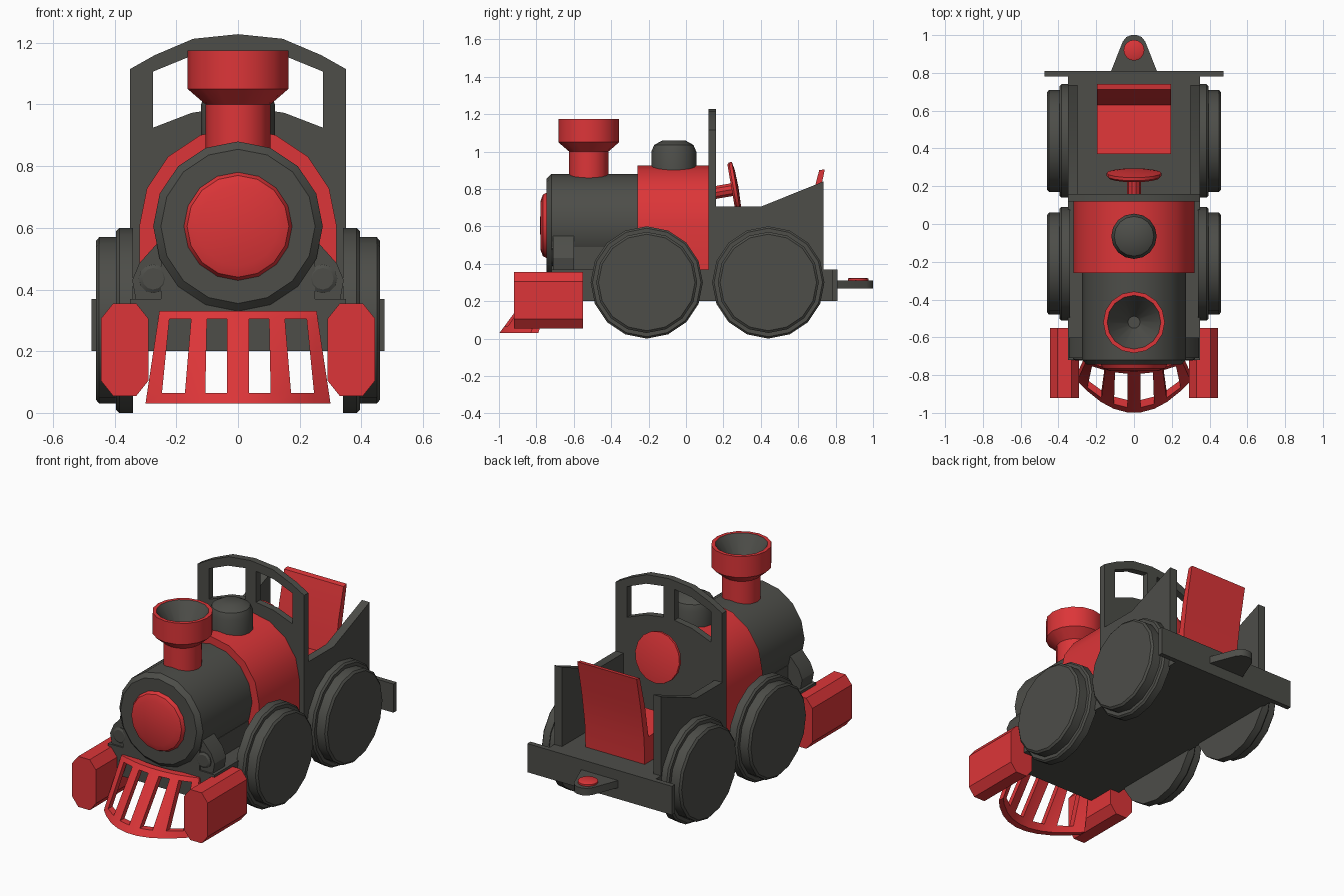
import bpy, bmesh, math
from mathutils import Vector

if "Cube" in bpy.data.objects:
    bpy.data.objects.remove(bpy.data.objects["Cube"])


def material(name, rgb):
    m = bpy.data.materials.new(name)
    m.diffuse_color = (*rgb, 1)
    m.use_nodes = True
    m.node_tree.nodes["Principled BSDF"].inputs["Base Color"].default_value = m.diffuse_color
    return m


RED = material("red", (0.72, 0.036, 0.04))
GREY = material("dark grey", (0.074, 0.075, 0.066))


def finish(name, bm, mats):
    bmesh.ops.recalc_face_normals(bm, faces=bm.faces[:])
    me = bpy.data.meshes.new(name)
    bm.to_mesh(me)
    bm.free()
    for m in mats:
        me.materials.append(m)
    ob = bpy.data.objects.new(name, me)
    bpy.context.collection.objects.link(ob)
    return ob


def prism(name, mat, axis, a, b, *loops):
    """Extrude 2D outlines (first is the outline, others are holes) from a to b along an axis."""
    put = {'x': lambda u, v, w: (w, u, v), 'y': lambda u, v, w: (u, w, v),
           'z': lambda u, v, w: (u, v, w)}[axis]
    bm = bmesh.new()
    for loop in loops:
        vs = [bm.verts.new(put(u, v, a)) for u, v in loop]
        for i in range(len(vs)):
            bm.edges.new((vs[i - 1], vs[i]))
    if len(loops) == 1:
        bm.faces.new(bm.verts[:])
    else:
        bmesh.ops.triangle_fill(bm, use_beauty=True, use_dissolve=False, edges=bm.edges[:])
    ext = bmesh.ops.extrude_face_region(bm, geom=bm.faces[:], use_keep_orig=True)
    moved = [g for g in ext['geom'] if isinstance(g, bmesh.types.BMVert)]
    bmesh.ops.translate(bm, vec=Vector(put(0, 0, b - a)), verts=moved)
    return finish(name, bm, [mat])


def box(name, mat, x0, x1, y0, y1, z0, z1):
    return prism(name, mat, 'z', z0, z1, [(x0, y0), (x1, y0), (x1, y1), (x0, y1)])


def lathe(name, mats, origin, direction, profile, n=16, second_from=None):
    """Revolve (radius, height) points; segments from second_from on use the second material."""
    bm = bmesh.new()
    rot = Vector(direction).to_track_quat('Z', 'Y')
    rings = []
    for r, h in profile:
        rings.append([bm.verts.new(Vector(origin) + rot @ Vector(
            (r * math.cos(2 * math.pi * i / n), r * math.sin(2 * math.pi * i / n), h)))
            for i in range(n)])
    for k in range(len(rings) - 1):
        for i in range(n):
            j = (i + 1) % n
            f = bm.faces.new((rings[k][i], rings[k][j], rings[k + 1][j], rings[k + 1][i]))
            f.material_index = int(second_from is not None and k >= second_from)
    bmesh.ops.remove_doubles(bm, verts=bm.verts[:], dist=1e-5)
    return finish(name, bm, mats)


# Chassis, rear beam and coupling
box("chassis", GREY, -.35, .35, -.72, .79, .2, .37)
box("rear_beam", GREY, -.475, .475, .78, .81, .2, .37)
prism("coupling", GREY, 'z', .267, .31,
      [(-.125, .8), (.125, .8), (.06, .965), (.04, .99), (.015, 1), (-.015, 1), (-.04, .99), (-.06, .965)])
lathe("coupling_pin", [RED], (0, .92, .3), (0, 0, 1), [(0, 0), (.055, 0), (.055, .02), (.045, .025), (0, .025)])

# Boiler, nose and red firebox
BACK = (0, 1, 0)
lathe("boiler", [GREY], (0, 0, .605), BACK,
      [(0, -.745), (.25, -.745), (.275, -.72), (.275, -.24), (0, -.24)])
lathe("nose", [RED], (0, 0, .605), BACK,
      [(0, -.78), (.13, -.778), (.165, -.765), (.178, -.74), (0, -.74)])
box("boiler_saddle", GREY, -.25, .25, -.72, -.24, .36, .49)
arch = [(.32 * math.cos(math.pi * i / 8), .605 + .32 * math.sin(math.pi * i / 8)) for i in range(9)]
prism("firebox", RED, 'y', -.26, .125, arch + [(-.32, .36), (.32, .36)])

# Chimney (grey inside) and steam dome
UP = (0, 0, 1)
lathe("chimney", [RED, GREY], (0, -.52, 0), UP,
      [(0, .82), (.105, .82), (.105, 1), (.163, 1.05), (.163, 1.175), (.142, 1.175), (.032, 1.02), (0, 1.02)],
      second_from=5)
lathe("steam_dome", [GREY], (0, -.065, 0), UP,
      [(0, .86), (.12, .86), (.12, 1), (.105, 1.035), (.06, 1.06), (0, 1.06)])

# Cab front wall with two windows
roof = [(.35, 1.115), (.27, 1.16), (.145, 1.213), (0, 1.228)]
wall = [(-.35, .36), (.35, .36)] + roof + [(-x, z) for x, z in roof[-2::-1]]
window = [(.035, .99), (.15, .973), (.275, .925), (.275, 1.107), (.15, 1.158), (.035, 1.174)]
prism("cab_wall", GREY, 'y', .12, .16, wall, window, [(-x, z) for x, z in window])

# Seat
prism("seat", RED, 'x', -.195, .195,
      [(.37, .36), (.37, .54), (.63, .52), (.665, .72), (.712, .9), (.742, .905), (.7, .7), (.672, .52), (.665, .36)])

# Steering wheel on its column
tilt = (0, .985, .17)
lathe("steering_column", [RED], (0, .14, .778), tilt, [(0, 0), (.036, 0), (.036, .12), (0, .12)], n=10)
lathe("steering_wheel", [RED], (0, .262, .8), tilt,
      [(0, -.018), (.135, -.018), (.145, -.008), (.145, .008), (.1, .016), (0, .02)])

# Parts on both sides
for s, side in ((1, "right"), (-1, "left")):
    for y, end in ((-.21, "front"), (.44, "rear")):
        lathe(f"{end}_{side}_wheel", [GREY], (0, y, .3), (s, 0, 0),
              [(0, .34), (.3, .34), (.3, .385), (.29, .395), (.27, .395), (.27, .45), (.258, .46), (0, .46)])
    prism(f"{side}_cab_side", GREY, 'x', s * .3, s * .35,
          [(.15, .36), (.735, .36), (.735, .84), (.4, .705), (.15, .705)])
    prism(f"{side}_front_cylinder", RED, 'y', -.92, -.55,
          [(s * x, z) for x, z in ((.33, .355), (.405, .355), (.445, .305), (.445, .105),
                                   (.405, .055), (.33, .055), (.29, .105), (.29, .305))])
    prism(f"{side}_steam_chest", GREY, 'y', -.71, -.6,
          [(s * x, z) for x, z in ((.2, .36), (.33, .36), (.343, .43), (.32, .485), (.262, .55), (.2, .55))])
    lathe(f"{side}_steam_chest_cap", [GREY], (s * .275, -.7, .435), (0, -1, 0),
          [(0, 0), (.047, 0), (.047, .015), (.035, .022), (0, .022)], n=12)

# Cowcatcher: curved sloping grid with four slots
half_top = [.035, .1, .15, .22, .255]
half_low = [.035, .107, .175, .25, .3]
top = [-x for x in half_top[::-1]] + half_top
low = [-x for x in half_low[::-1]] + half_low
bm = bmesh.new()
rows = []
for z in (.03, .065, .305, .33):
    t = (z - .03) / .3
    row = []
    for a, b in zip(low, top):
        x = a + (b - a) * t
        y_low = -1 + .17 * (a / .3) ** 2
        y_top = -.775 + .045 * (b / .255) ** 2
        row.append(bm.verts.new((x, y_low + (y_top - y_low) * t, z)))
    rows.append(row)
for r in range(3):
    for c in range(9):
        if r == 1 and c in (1, 3, 5, 7):
            continue
        bm.faces.new((rows[r][c], rows[r][c + 1], rows[r + 1][c + 1], rows[r + 1][c]))
ext = bmesh.ops.extrude_face_region(bm, geom=bm.faces[:], use_keep_orig=True)
bmesh.ops.translate(bm, vec=(0, .04, 0), verts=[g for g in ext['geom'] if isinstance(g, bmesh.types.BMVert)])
finish("cowcatcher", bm, [RED])

# Smooth rounded parts, keep edges sharp
for ob in bpy.context.collection.objects:
    ob.select_set(True)
    bpy.context.view_layer.objects.active = ob
bpy.ops.object.shade_smooth_by_angle(angle=math.radians(30))
